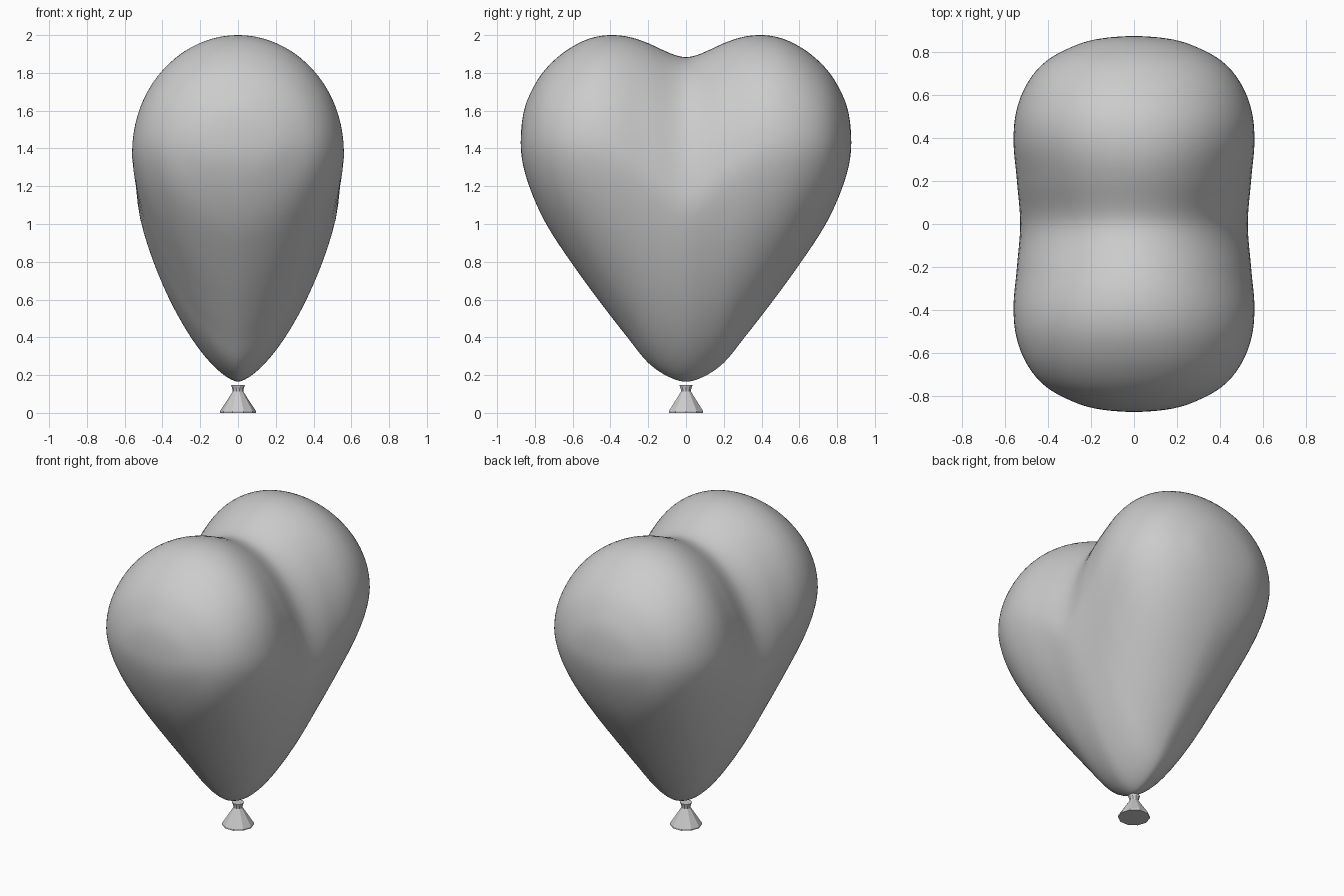
import bpy, bmesh
from math import sin, cos, asin, pi, radians

if "Cube" in bpy.data.objects:
    bpy.data.objects.remove(bpy.data.objects["Cube"])

W = 0.875  # half width of the heart


def curve(points):
    """Smooth even function of y through (y, value) points, knots spaced by asin(y/W)."""
    k = [(asin(min(1, y / W)), v) for y, v in points]
    n = len(k)
    slope = [0.0] * n
    for i in range(1, n - 1):
        h0, h1 = k[i][0] - k[i-1][0], k[i+1][0] - k[i][0]
        d0, d1 = (k[i][1] - k[i-1][1]) / h0, (k[i+1][1] - k[i][1]) / h1
        slope[i] = (d0 * h1 + d1 * h0) / (h0 + h1)
    slope[-1] = (k[-1][1] - k[-2][1]) / (k[-1][0] - k[-2][0])

    def f(u):
        u = abs(u)
        i = 0
        while i < n - 2 and u > k[i+1][0]:
            i += 1
        h = k[i+1][0] - k[i][0]
        t = (u - k[i][0]) / h
        return ((2*t**3 - 3*t**2 + 1) * k[i][1] + (t**3 - 2*t**2 + t) * h * slope[i]
                + (3*t**2 - 2*t**3) * k[i+1][1] + (t**3 - t**2) * h * slope[i+1])
    return f


top = curve([(0, 1.883), (.06, 1.895), (.12, 1.92), (.2, 1.957), (.3, 1.99), (.38, 2.0),
             (.5, 1.985), (.6, 1.94), (.7, 1.865), (.76, 1.8), (.82, 1.7), (.86, 1.59), (W, 1.43)])
bottom = curve([(0, .165), (.1, .195), (.2, .265), (.31, .4), (.465, .6), (.61, .8),
                (.74, 1.0), (.83, 1.2), (W, 1.43)])
depth = curve([(0, .53), (.2, .545), (.4, .561), (.5, .553), (.65, .5), (.765, .4),
               (.82, .3), (.855, .2), (W, 0)])
middle = curve([(0, 1.1), (.2, 1.24), (.4, 1.37), (.6, 1.41), (W, 1.43)])
power = curve([(0, 1.3), (.4, 1.5), (W, 2.0)])
root = curve([(0, .65), (.4, .6), (W, .5)])


def finish(bm, name, angle):
    bmesh.ops.recalc_face_normals(bm, faces=bm.faces[:])
    me = bpy.data.meshes.new(name)
    bm.to_mesh(me)
    bm.free()
    ob = bpy.data.objects.new(name, me)
    bpy.context.collection.objects.link(ob)
    bpy.ops.object.select_all(action='DESELECT')
    ob.select_set(True)
    bpy.context.view_layer.objects.active = ob
    bpy.ops.object.shade_smooth_by_angle(angle=radians(angle))


def bridge(bm, rings):
    for a, b in zip(rings, rings[1:]):
        for i in range(len(a)):
            j = (i + 1) % len(a)
            bm.faces.new((a[i], a[j], b[j], b[i]))


# Heart balloon: egg-shaped sections lofted along y
bm = bmesh.new()
N, M = 80, 96
rings = []
for s in range(1, M):
    u = -pi / 2 + pi * s / M
    zt, zb, zm, x0, p, q = (f(u) for f in (top, bottom, middle, depth, power, root))
    ring = []
    for i in range(N):
        v = 2 * pi * i / N
        t = min(1, abs(sin(v)))
        side = 0 if i % (N // 2) == N // 4 else (1 if cos(v) > 0 else -1)
        if sin(v) >= 0:
            x, z = abs(cos(v)), zm + (zt - zm) * t
        else:
            x, z = max(0, 1 - t**p)**q, zm - (zm - zb) * t
        ring.append(bm.verts.new((side * x0 * x, W * sin(u), z)))
    rings.append(ring)
bridge(bm, rings)
for ring, y in ((rings[0], -W), (rings[-1], W)):
    tip = bm.verts.new((0, y, 1.43))
    for i in range(N):
        bm.faces.new((ring[i], ring[(i + 1) % N], tip))
finish(bm, "heart_balloon", 80)

# Tied knot: ten-sided flared spout
bm = bmesh.new()
rings = [[bm.verts.new((r * cos(2*pi*i/10), r * sin(2*pi*i/10), z)) for i in range(10)]
         for r, z in ((.095, 0), (.095, .01), (.028, .112), (.028, .122), (.036, .147))]
bridge(bm, rings)
bm.faces.new(rings[0])
bm.faces.new(rings[-1])
finish(bm, "knot", 30)
